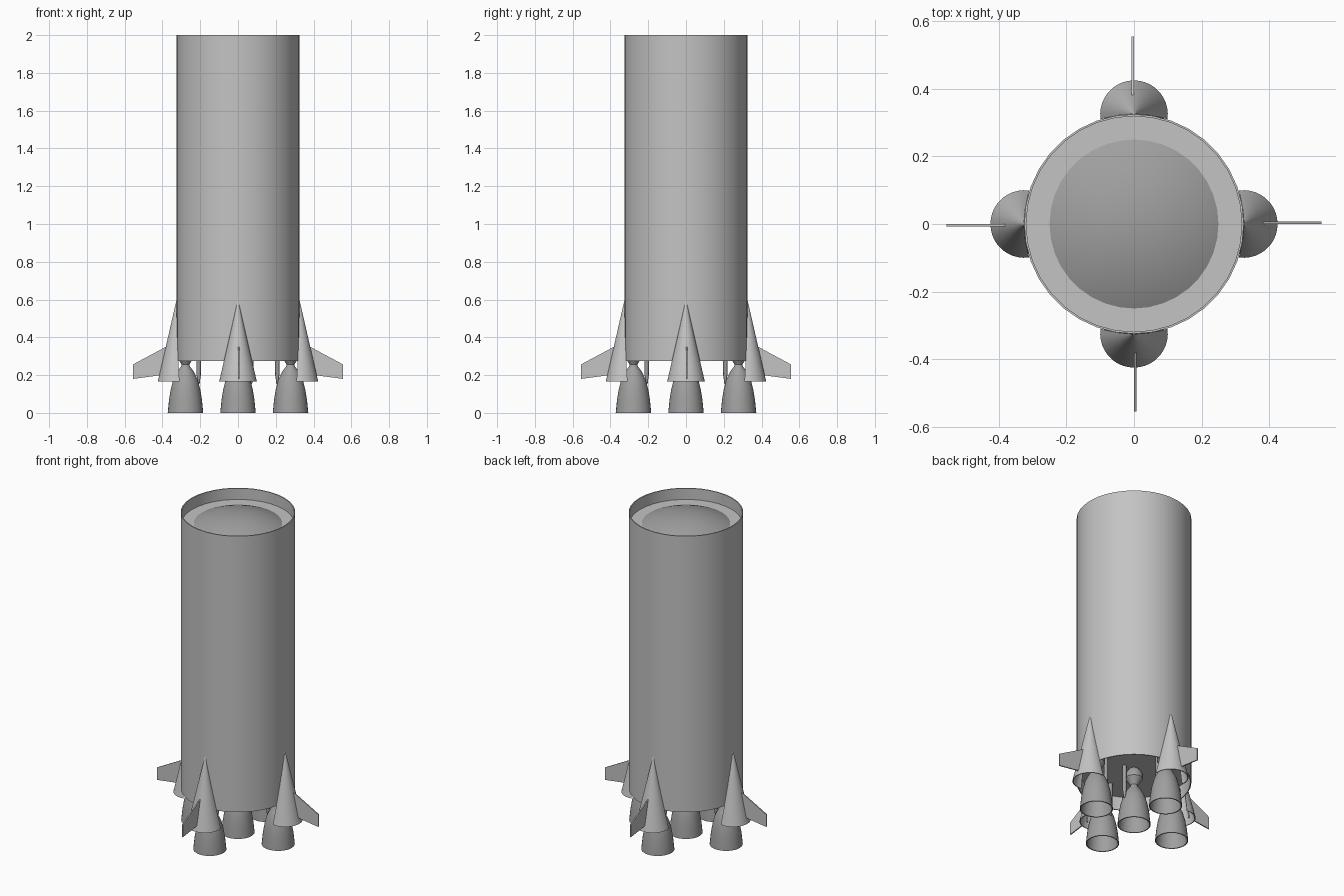
import bpy, bmesh, math
from mathutils import Matrix, Vector

cube = bpy.data.objects.get("Cube")
if cube:
    bpy.data.objects.remove(cube)


def material(name, value):
    m = bpy.data.materials.new(name)
    m.use_nodes = True
    color = (value, value, value, 1)
    m.diffuse_color = color
    m.node_tree.nodes["Principled BSDF"].inputs["Base Color"].default_value = color
    return m


LIGHT = material("light grey", 0.55)
DARK = material("dark grey", 0.35)
R = 0.325


def finish(name, bm, mat, angle=35):
    bmesh.ops.remove_doubles(bm, verts=bm.verts, dist=1e-5)
    bmesh.ops.recalc_face_normals(bm, faces=bm.faces)
    mesh = bpy.data.meshes.new(name)
    bm.to_mesh(mesh)
    bm.free()
    mesh.materials.append(mat)
    obj = bpy.data.objects.new(name, mesh)
    bpy.context.collection.objects.link(obj)
    bpy.ops.object.select_all(action='DESELECT')
    obj.select_set(True)
    bpy.context.view_layer.objects.active = obj
    bpy.ops.object.shade_smooth_by_angle(angle=math.radians(angle))
    return obj


def lathe(name, profile, mat, sides=32, closed=False, at=(0, 0, 0)):
    """Spin a (radius, height) profile about the vertical axis."""
    bm = bmesh.new()
    vs = [bm.verts.new((r, 0, z)) for r, z in profile]
    edges = [bm.edges.new(p) for p in zip(vs, vs[1:])]
    if closed:
        edges.append(bm.edges.new((vs[-1], vs[0])))
    bmesh.ops.spin(bm, geom=vs + edges, cent=(0, 0, 0), axis=(0, 0, 1),
                   angle=math.tau, steps=sides, use_merge=True)
    bmesh.ops.translate(bm, verts=bm.verts, vec=at)
    return finish(name, bm, mat)


# Hull tube with recessed top deck, bottom bulkhead and tank dome
lathe("hull", [(R, 0.275), (R, 2), (R - 0.006, 2), (R - 0.006, 1.93),
               (0, 1.93), (0, 0.36), (R - 0.006, 0.36), (R - 0.006, 0.275)],
      LIGHT, 36, closed=True)
lathe("tank_dome", [(0.25 * math.sin(t * math.pi / 16) / math.sin(math.pi / 2),
                     1.93 + 0.06 * (1 - math.sin(t * math.pi / 16) ** 2))
                    for t in range(9)], DARK, 36)

# Nozzle bell: hollow skirt, throat and chamber
BELL = [(0.088, 0), (0.094, 0), (0.087, 0.07), (0.078, 0.125), (0.065, 0.175),
        (0.043, 0.22), (0.022, 0.248), (0.021, 0.256), (0.032, 0.275),
        (0.05, 0.3), (0.05, 0.33), (0.03, 0.36), (0, 0.36), (0, 0.24),
        (0.037, 0.215), (0.059, 0.17), (0.072, 0.125), (0.081, 0.07)]


def engine(name, at, inward):
    lathe(name + "_engine", BELL, DARK, 32, closed=True, at=at)
    p = Vector(at) + inward * 0.07
    lathe(name + "_feed_pipe",
          [(0, 0.15), (0.005, 0.155), (0.011, 0.2), (0.012, 0.37), (0, 0.37)],
          DARK, 12, at=p)


engine("centre", (0, 0, 0), Vector((1, 0, 0)))

for i, side in enumerate(("left", "back", "right", "front")):
    turn = Matrix.Rotation(i * math.pi / 2, 4, 'Z')
    out = turn @ Vector((1, 0, 0))
    engine(side, out * 0.278, -out)

    # Hollow cone fairing, trimmed to the hull circle
    bm = bmesh.new()
    shells = []
    for inset in (0, 0.005):
        radius, tip = 0.1 - inset, 0.6 - inset * 4
        rows = []
        for k in range(11):
            f = 1 - k / 10
            r = radius * f
            end = math.acos(max(-1, -r / (2 * R)))
            rows.append([bm.verts.new((R + r * math.cos(a), r * math.sin(a),
                                       0.165 + (tip - 0.165) * (1 - f)))
                         for a in (end * (2 * j / 20 - 1) for j in range(21))])
        for lo, hi in zip(rows, rows[1:]):
            for j in range(20):
                bm.faces.new((lo[j], lo[j + 1], hi[j + 1], hi[j]))
        shells.append(rows)
    outer, inner = shells
    for j in range(20):
        bm.faces.new((outer[0][j], inner[0][j], inner[0][j + 1], outer[0][j + 1]))
    for k in range(10):
        for e in (0, -1):
            bm.faces.new((outer[k][e], outer[k + 1][e], inner[k + 1][e], inner[k][e]))
    bmesh.ops.transform(bm, matrix=turn, verts=bm.verts)
    finish(side + "_fairing", bm, LIGHT)

    # Swept fin plate
    bm = bmesh.new()
    outline = [(0.378, 0.352), (0.555, 0.257), (0.555, 0.18), (0.405, 0.2)]
    face = bm.faces.new([bm.verts.new((x, 0, z)) for x, z in outline])
    ext = bmesh.ops.extrude_face_region(bm, geom=[face])
    new = [g for g in ext["geom"] if isinstance(g, bmesh.types.BMVert)]
    bmesh.ops.translate(bm, verts=new, vec=(0, 0.007, 0))
    bmesh.ops.transform(bm, matrix=turn, verts=bm.verts)
    finish(side + "_fin", bm, LIGHT)
